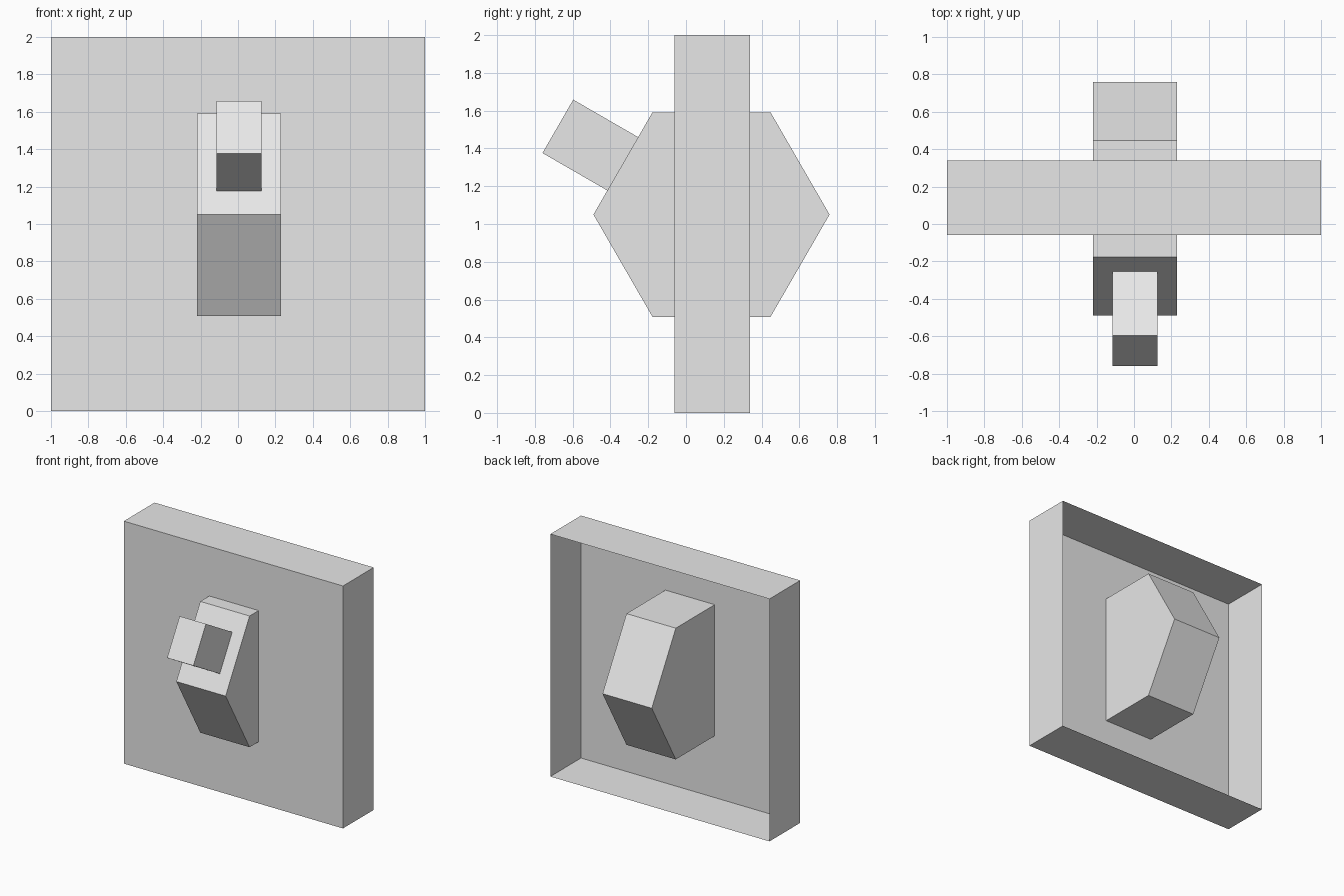
import bpy, bmesh
from math import cos, sin, pi
from mathutils import Vector

cube = bpy.data.objects.get("Cube")
if cube:
    bpy.data.objects.remove(cube, do_unlink=True)

# Single light grey plastic
grey = bpy.data.materials.new("light_grey")
grey.use_nodes = True
grey.diffuse_color = (0.8, 0.8, 0.8, 1)
grey.node_tree.nodes["Principled BSDF"].inputs["Base Color"].default_value = grey.diffuse_color


def finish(name, bm):
    mesh = bpy.data.meshes.new(name)
    bm.to_mesh(mesh)
    bm.free()
    mesh.materials.append(grey)
    obj = bpy.data.objects.new(name, mesh)
    bpy.context.collection.objects.link(obj)
    return obj


def extrude_profile(name, points, x_min, x_max):
    """Extrude a closed (y, z) outline along x into a solid."""
    bm = bmesh.new()
    face = bm.faces.new([bm.verts.new((x_min, y, z)) for y, z in points])
    result = bmesh.ops.extrude_face_region(bm, geom=[face], use_keep_orig=True)
    moved = [v for v in result["geom"] if isinstance(v, bmesh.types.BMVert)]
    bmesh.ops.translate(bm, verts=moved, vec=(x_max - x_min, 0, 0))
    bmesh.ops.recalc_face_normals(bm, faces=bm.faces)
    return finish(name, bm)


# Wall plate: thin-walled box, open at the back
bm = bmesh.new()
bmesh.ops.create_cube(bm, size=2)
for v in bm.verts:
    v.co = (v.co.x, 0.34 if v.co.y > 0 else -0.06, v.co.z + 1)
back = [f for f in bm.faces if f.normal.y > 0.9]
bmesh.ops.delete(bm, geom=back, context="FACES_ONLY")
finish("wall_plate", bm)

# Hexagonal rocker body passing through the plate
centre = Vector((0.135, 1.05))
radius = 0.625
hexagon = [centre + radius * Vector((cos(i * pi / 3), sin(i * pi / 3))) for i in range(6)]
extrude_profile("switch_body", hexagon, -0.22, 0.23)

# Toggle lever standing square on the upper front facet
out = Vector((cos(5 * pi / 6), sin(5 * pi / 6)))
along = Vector((-out.y, out.x)) * -0.163
base = Vector((-0.332, 1.317))
tip = base + out * 0.4
lever = [base - along, base + along, tip + along, tip - along]
extrude_profile("toggle_lever", lever, -0.115, 0.125)
